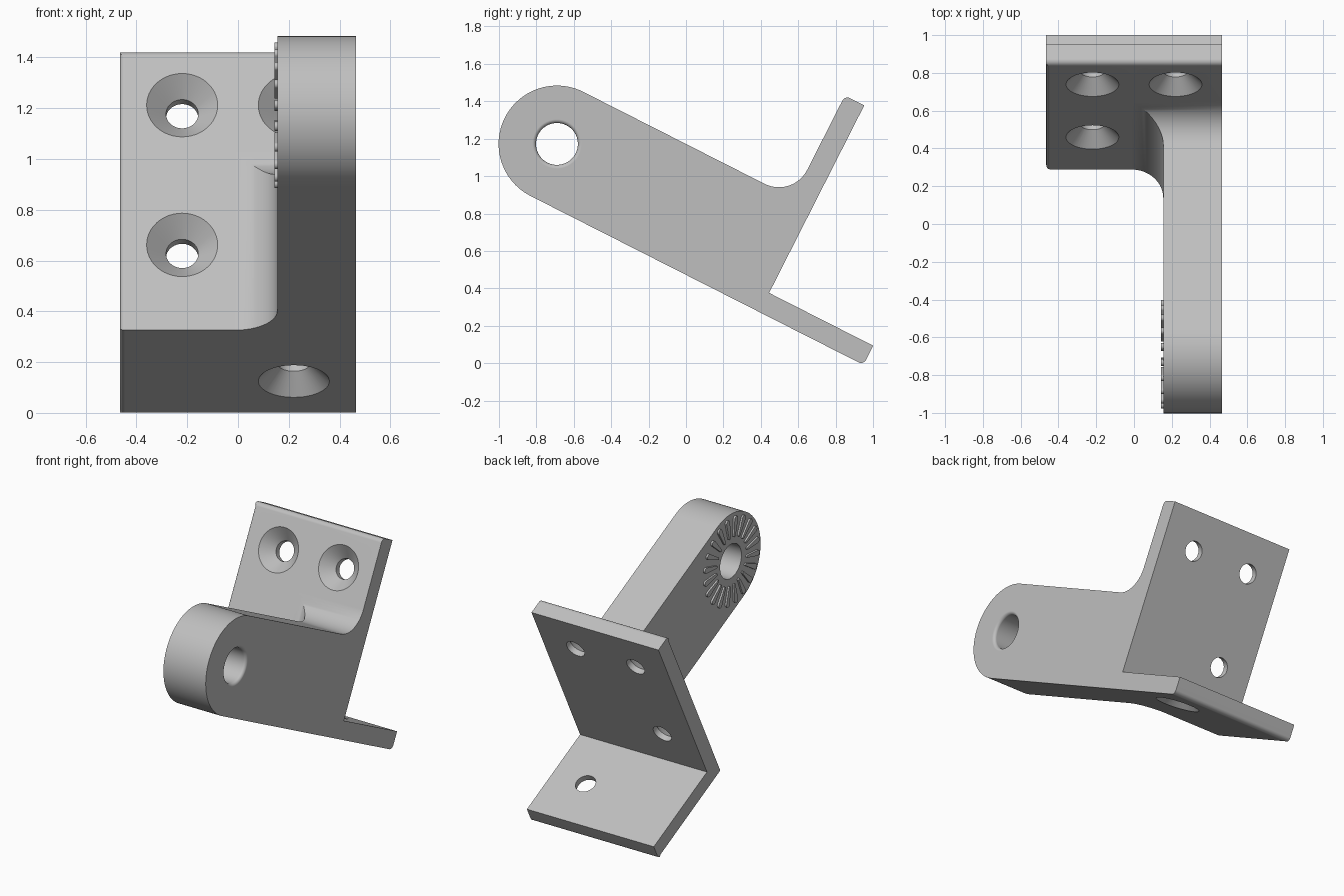
import bpy, bmesh, math
from mathutils import Vector

cube = bpy.data.objects.get("Cube")
if cube:
    bpy.data.objects.remove(cube, do_unlink=True)

# Local frame: x across, y along the arm from its eye, z up; tilted at the end
TILT = math.radians(-26.9)
EYE = (0, -0.69, 1.172)
R = 0.312                       # arm half height
HALF = 0.465                    # half width
ARM_X = 0.155                   # inner side of the arm
FRONT, BACK = 1.256, 1.372      # plate faces
TOP, FLANGE_TOP, END = 0.927, -0.197, 1.996
FILLET, EDGE = 0.17, 0.03

gray = bpy.data.materials.new("light_gray")
gray.use_nodes = True
color = (0.52, 0.52, 0.52, 1)
gray.diffuse_color = color
gray.node_tree.nodes["Principled BSDF"].inputs["Base Color"].default_value = color


def arc(cx, cy, r, start, stop, n):
    angles = [math.radians(start + (stop - start) * i / n) for i in range(n + 1)]
    return [(cx + r * math.cos(a), cy + r * math.sin(a)) for a in angles]


def finish(name, bm):
    bmesh.ops.recalc_face_normals(bm, faces=bm.faces)
    mesh = bpy.data.meshes.new(name)
    bm.to_mesh(mesh)
    bm.free()
    mesh.materials.append(gray)
    obj = bpy.data.objects.new(name, mesh)
    bpy.context.collection.objects.link(obj)
    return obj


def add_prism(bm, points, place, lo, hi):
    """Extrude an outline from lo to hi; place maps (a, b, depth) to x, y, z."""
    rings = [[bm.verts.new(place(a, b, d)) for a, b in points] for d in (lo, hi)]
    for ring in rings:
        bm.faces.new(ring)
    n = len(points)
    for i in range(n):
        j = (i + 1) % n
        bm.faces.new((rings[0][i], rings[0][j], rings[1][j], rings[1][i]))


def lathe(name, profile, origin, direction, n=48):
    """Revolve (radius, height) points about an axis."""
    turn = Vector(direction).to_track_quat('Z', 'Y')
    bm = bmesh.new()
    rings = []
    for r, h in profile:
        rings.append([bm.verts.new(Vector(origin) + turn @ Vector((x, y, h)))
                      for x, y in arc(0, 0, r, 0, 360 - 360 / n, n - 1)])
    bm.faces.new(rings[0])
    bm.faces.new(rings[-1])
    for low, high in zip(rings, rings[1:]):
        for i in range(n):
            j = (i + 1) % n
            bm.faces.new((low[i], low[j], high[j], high[i]))
    return finish(name, bm)


# Side outline of arm, back plate and lower flange
outline = arc(0, 0, R, 270, 90, 48)
outline += arc(FRONT - FILLET, R + FILLET, FILLET, -90, 0, 16)
outline += arc(FRONT + EDGE, TOP - EDGE, EDGE, 180, 90, 6)
outline += [(BACK, TOP), (BACK, FLANGE_TOP), (END, FLANGE_TOP)]
outline += arc(END - EDGE, -R + EDGE, EDGE, 0, -90, 6)
bm = bmesh.new()
add_prism(bm, outline, lambda a, b, d: (d, a, b), -HALF, HALF)
bracket = finish("bracket_body", bm)

# Space beside the arm, with a rounded inside corner
side = [(-1, -1), (ARM_X, -1)]
side += arc(ARM_X - FILLET, FRONT - FILLET, FILLET, 0, 90, 16) + [(-1, FRONT)]
bm = bmesh.new()
add_prism(bm, side, lambda a, b, d: (a, b, d), -1, 1.3)
cutters = [finish("side_cutter", bm)]

# Countersunk screw holes
screw = [(0.16, -0.02), (0.0635, 0.0765), (0.0635, 0.2)]
for x, z in ((-0.22, 0.682), (0.22, 0.682), (-0.22, 0.065)):
    cutters.append(lathe("plate_hole_cutter", screw, (x, FRONT, z), (0, 1, 0)))
cutters.append(lathe("flange_hole_cutter", screw, (0.22, 1.7, -R), (0, 0, 1)))

# Eye hole with a rounded outer lip
lip = [(0.132, -0.02)] + arc(0.132, 0.02, 0.02, 270, 180, 6) + [(0.112, 0.4)]
cutters.append(lathe("eye_cutter", lip, (HALF, 0, 0), (-1, 0, 0)))

bpy.ops.object.select_all(action='DESELECT')
bpy.context.view_layer.objects.active = bracket
bracket.select_set(True)
for cutter in cutters:
    cutter.hide_render = True
    cut = bracket.modifiers.new("cut", 'BOOLEAN')
    cut.operation, cut.solver, cut.object = 'DIFFERENCE', 'EXACT', cutter
    bpy.ops.object.modifier_apply(modifier=cut.name)
    bpy.data.objects.remove(cutter, do_unlink=True)

# Soften the outer edges on the free side of the plate and flange
bm = bmesh.new()
bm.from_mesh(bracket.data)
soft = []
for e in bm.edges:
    mid = (e.verts[0].co + e.verts[1].co) / 2
    on_side = all(abs(v.co.x + HALF) < 1e-4 for v in e.verts)
    if on_side and (abs(mid.y - FRONT) < 1e-3 or abs(mid.z + R) < 1e-3):
        soft.append(e)
bmesh.ops.bevel(bm, geom=soft, offset=0.02, segments=4, profile=0.5, affect='EDGES')
bm.to_mesh(bracket.data)
bm.free()

# Ring of radial teeth on the inner face of the eye
TEETH = 20
tooth = arc(0.272, 0, 0.018, -90, 90, 8) + arc(0.165, 0, 0.008, 90, 270, 6)
bm = bmesh.new()
for i in range(TEETH):
    t = math.tau * i / TEETH
    c, s = math.cos(t), math.sin(t)
    add_prism(bm, tooth, lambda a, b, d: (d, a * c - b * s, a * s + b * c),
              ARM_X - 0.012, ARM_X + 0.005)
teeth = finish("locking_teeth", bm)

# Shade and tilt into place
for obj in (bracket, teeth):
    bpy.ops.object.select_all(action='DESELECT')
    obj.select_set(True)
    bpy.context.view_layer.objects.active = obj
    bpy.ops.object.shade_smooth_by_angle(angle=math.radians(30))
    weighted = obj.modifiers.new("even_shading", 'WEIGHTED_NORMAL')
    weighted.keep_sharp = True
    obj.location = EYE
    obj.rotation_euler = (TILT, 0, 0)
